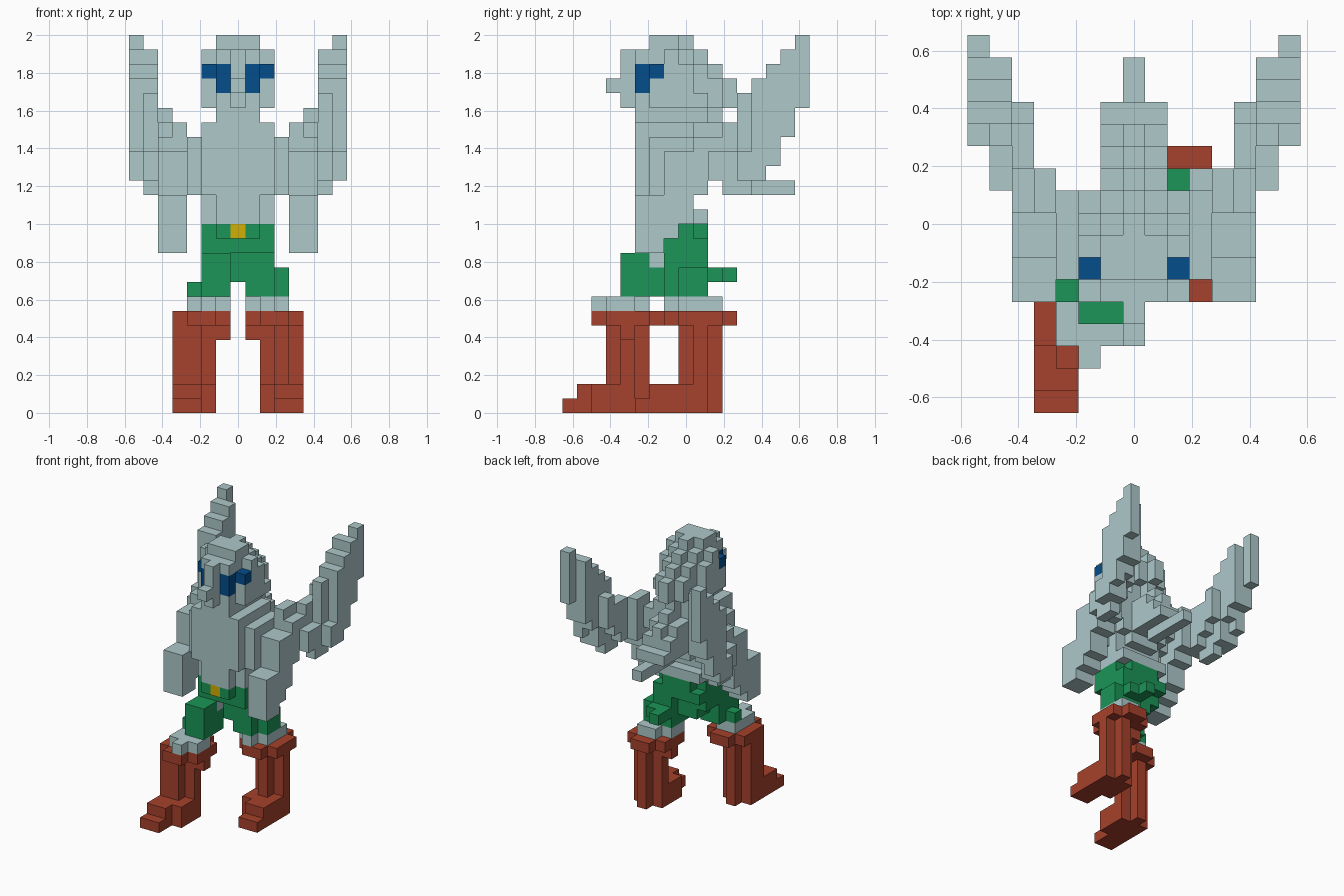
import bpy
import bmesh
from mathutils import Vector

default_cube = bpy.data.objects.get("Cube")
if default_cube:
    bpy.data.objects.remove(default_cube, do_unlink=True)

UNIT = 2 / 26  # edge length of one block


def make_material(name, colour):
    material = bpy.data.materials.new(name)
    material.use_nodes = True
    rgba = (*colour, 1)
    material.diffuse_color = rgba
    material.node_tree.nodes["Principled BSDF"].inputs["Base Color"].default_value = rgba
    return material


feather_grey = make_material("feather grey", (0.42, 0.58, 0.59))
eye_blue = make_material("eye blue", (0.001, 0.075, 0.26))
trouser_green = make_material("trouser green", (0.011, 0.3, 0.095))
boot_red = make_material("boot red", (0.38, 0.053, 0.025))
buckle_gold = make_material("buckle gold", (0.64, 0.43, 0.001))

cells = {}      # block position -> part name; the first part to claim a block keeps it
materials = {}  # part name -> material


def fill(part, material, x, y, z, mirror=False):
    """Claim an inclusive range of blocks, optionally on both sides."""
    materials[part] = material
    for i in range(x[0], x[1] + 1):
        for j in range(y[0], y[1] + 1):
            for k in range(z[0], z[1] + 1):
                cells.setdefault((i, j, k), part)
                if mirror:
                    cells.setdefault((-i, j, k), part)


def ring(part, material, centre, z, reach):
    """Square of blocks with its corners left out."""
    cx, cy = centre
    low, high = reach
    fill(part, material, (cx + low, cx + high), (cy + low + 1, cy + high - 1), z)
    fill(part, material, (cx + low + 1, cx + high - 1), (cy + low, cy + high), z)


# Eyes and belt buckle
fill("eyes", eye_blue, (1, 1), (-3, -3), (22, 23), mirror=True)
fill("eyes", eye_blue, (2, 2), (-2, -2), (23, 23), mirror=True)
fill("buckle", buckle_gold, (0, 0), (-3, -3), (12, 12))


def grey(part, x, y, z, mirror=False):
    fill(part, feather_grey, x, y, z, mirror)


# Head, crown, brow ridge and beak
grey("head", (-1, 1), (-3, 0), (21, 24))
grey("head", (2, 2), (-2, 0), (21, 22), mirror=True)
grey("head", (2, 2), (-1, 0), (23, 23), mirror=True)
grey("head", (2, 2), (-1, -1), (24, 24), mirror=True)
grey("head", (-1, 1), (-2, -1), (25, 25))
grey("head", (0, 0), (0, 0), (25, 25))
grey("beak", (0, 0), (-4, -4), (21, 24))
grey("beak", (0, 0), (-5, -5), (22, 22))
grey("neck", (-1, 1), (-3, 1), (20, 20))

# Crest: each layer reaches furthest back along the middle
for k, middle_end in ((24, 1), (23, 2), (22, 3), (21, 3), (20, 2)):
    grey("crest", (0, 0), (1, middle_end), (k, k))
    grey("crest", (1, 1), (1, middle_end - 1), (k, k), mirror=True)
grey("crest", (2, 2), (1, 1), (21, 21), mirror=True)

# Back feathers step down to the tail
for j, bottom, top in ((2, 16, 19), (3, 15, 19), (4, 15, 18), (5, 15, 16)):
    grey("tail", (0, 0), (j, j), (bottom, top))
    grey("tail", (1, 1), (j, j), (16, max(16, top - 1)), mirror=True)
grey("tail", (0, 0), (6, 7), (15, 15))

# Chest and waist
grey("torso", (-2, 2), (-3, 0), (15, 19))
grey("torso", (-2, 2), (1, 1), (16, 19))
grey("torso", (-1, 1), (1, 1), (15, 15))
grey("torso", (-1, 1), (-3, -3), (13, 14))
grey("torso", (-2, 2), (-2, 0), (13, 14))
grey("torso", (-2, 2), (1, 1), (13, 13))
grey("torso", (-1, -1), (-2, -2), (10, 10))

# Shoulders rise towards the back
for j, bottom in ((-2, 15), (-1, 15), (0, 16), (1, 17)):
    grey("shoulders", (3, 3), (j, j), (bottom, 18), mirror=True)

# Arms step forward and down from the shoulders
for j, bottom, top in ((-3, 11, 14), (-2, 11, 14), (-1, 12, 17), (0, 13, 17)):
    grey("arms", (4, 5), (j, j), (bottom, top), mirror=True)

# Wings sweep outward, backward and upward
wing_steps = (
    ((4, 5), (1, 1), (15, 18)),
    ((4, 5), (2, 2), (16, 18)),
    ((4, 4), (1, 2), (19, 19)),
    ((5, 5), (3, 3), (16, 19)),
    ((5, 5), (4, 4), (17, 19)),
    ((5, 5), (5, 5), (18, 20)),
    ((6, 6), (2, 2), (16, 17)),
    ((6, 6), (3, 3), (15, 17)),
    ((6, 6), (4, 4), (15, 21)),
    ((6, 6), (5, 5), (16, 22)),
    ((6, 6), (6, 6), (18, 23)),
    ((6, 7), (7, 7), (19, 24)),
    ((7, 7), (4, 4), (16, 17)),
    ((7, 7), (5, 5), (16, 22)),
    ((7, 7), (6, 6), (17, 23)),
    ((7, 7), (8, 8), (21, 25)),
)
for step in wing_steps:
    grey("wings", *step, mirror=True)


# Trousers: hips, forward right thigh, backward left thigh
def green(x, y, z):
    fill("trousers", trouser_green, x, y, z)


green((-1, 1), (-3, 1), (12, 12))
green((-2, 2), (-2, 0), (12, 12))
green((-2, 2), (-2, 1), (11, 11))
green((-2, 2), (-1, 0), (10, 10))
green((-1, 1), (-1, 0), (9, 9))
green((-2, -1), (-4, -2), (8, 10))
green((-3, -3), (-3, -3), (8, 8))
green((1, 2), (-1, 1), (8, 10))
green((3, 3), (0, 1), (8, 9))
green((1, 2), (2, 2), (9, 9))
green((1, 1), (3, 3), (9, 9))

# Legs: same boot on each side, one stride apart
for name, side, ankle in (("right", -1, -4), ("left", 1, 1)):
    sock, boot = name + "_sock", name + "_boot"
    middle = 3 * side
    inner = sorted((side, middle))
    sock_x = 2 * side
    grey(sock, inner, (ankle - 1, ankle), (7, 7))
    grey(sock, (sock_x, sock_x), (ankle - 2, ankle + 1), (7, 7))
    grey(sock, (middle, middle), (ankle, ankle + 1), (7, 7))
    # Cuff and its lower inner edge
    fill(boot, boot_red, sorted((side, 4 * side)), (ankle - 1, ankle + 1), (6, 6))
    fill(boot, boot_red, sorted((2 * side, middle)), (ankle - 2, ankle + 2), (6, 6))
    fill(boot, boot_red, (side, side), (ankle, ankle), (5, 5))
    # Shaft, then the foot stepping down to the toe
    ring(boot, boot_red, (middle, ankle), (0, 5), (-1, 1))
    outer = sorted((middle, 4 * side))
    fill(boot, boot_red, sorted((2 * side, 4 * side)), (ankle - 2, ankle), (0, 1))
    fill(boot, boot_red, outer, (ankle - 3, ankle - 2), (0, 1))
    fill(boot, boot_red, outer, (ankle - 4, ankle - 4), (0, 0))
fill("right_boot", boot_red, (-4, -4), (-5, -5), (2, 5))


# Skin the blocks: one object per part, exposed faces only
def build(part):
    bm = bmesh.new()
    for cell in (c for c, owner in cells.items() if owner == part):
        centre = Vector(cell) + Vector((0, 0, 0.5))
        for axis in range(3):
            for sign in (-1, 1):
                normal = Vector((0, 0, 0))
                normal[axis] = sign
                if tuple(int(a + b) for a, b in zip(cell, normal)) in cells:
                    continue
                u = Vector((0, 0, 0))
                u[(axis + 1) % 3] = 0.5
                v = normal.cross(u)
                middle = centre + normal / 2
                corners = (middle - u - v, middle + u - v, middle + u + v, middle - u + v)
                bm.faces.new([bm.verts.new(p * UNIT) for p in corners])
    bmesh.ops.remove_doubles(bm, verts=bm.verts, dist=UNIT / 100)
    mesh = bpy.data.meshes.new(part)
    bm.to_mesh(mesh)
    bm.free()
    mesh.materials.append(materials[part])
    bpy.context.collection.objects.link(bpy.data.objects.new(part, mesh))


for part in materials:
    build(part)
